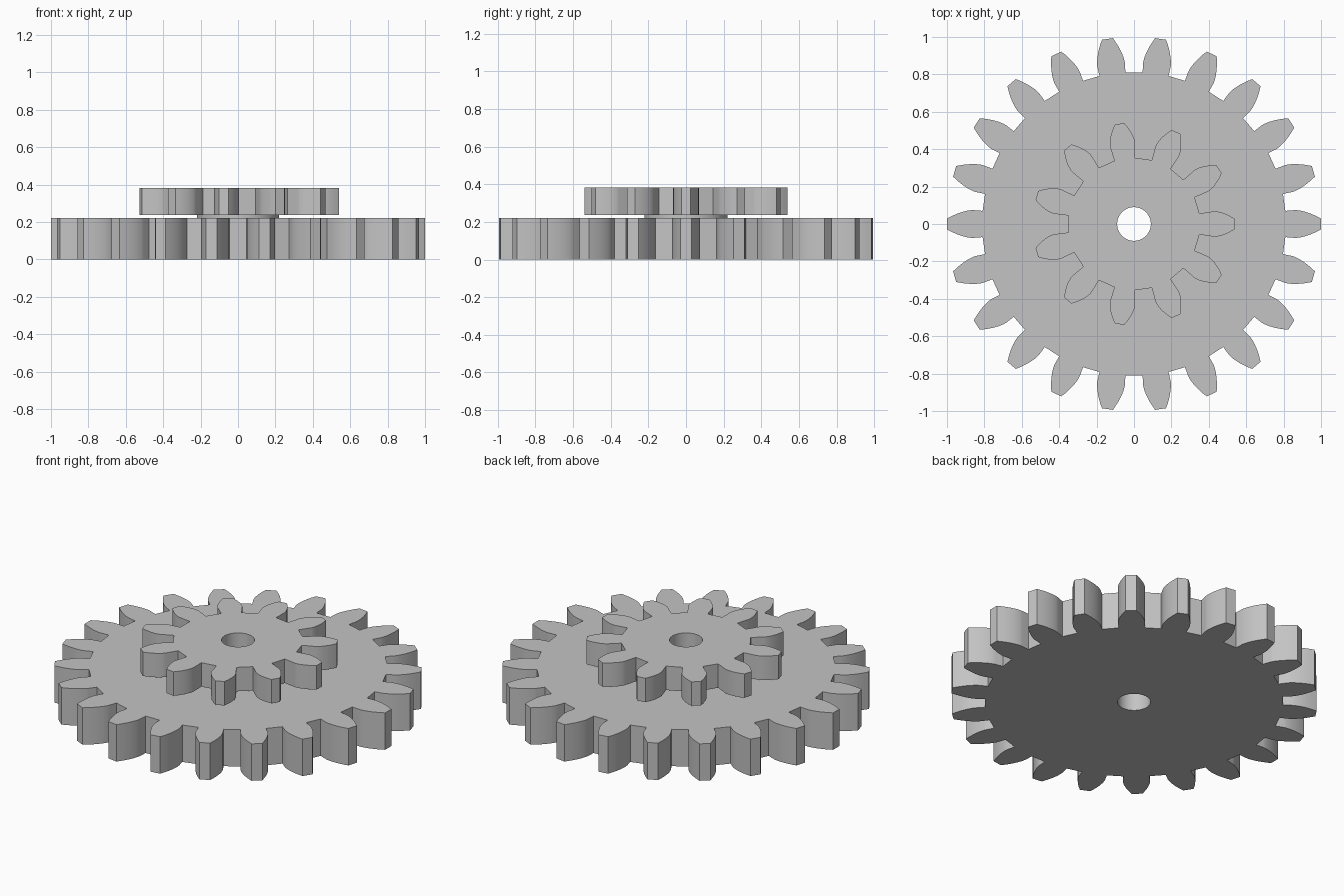
import bpy
import bmesh
import math

cube = bpy.data.objects.get("Cube")
if cube:
    bpy.data.objects.remove(cube, do_unlink=True)

MODULE = 1 / 12                    # both gears share one tooth size
PRESSURE = math.radians(20)
BORE = 0.09

grey = bpy.data.materials.new("plain grey")
grey.use_nodes = True
colour = (0.55, 0.55, 0.55, 1)
grey.diffuse_color = colour
grey.node_tree.nodes["Principled BSDF"].inputs["Base Color"].default_value = colour


def circle(radius, count=64):
    return [(radius, math.tau * i / count) for i in range(count)]


def gear_outline(teeth, steps=8):
    """Involute gear profile as (radius, angle) pairs, one tooth on +x."""
    pitch = MODULE * teeth / 2
    base = pitch * math.cos(PRESSURE)
    root, tip = pitch - 1.25 * MODULE, pitch + MODULE
    base_half = math.pi / (2 * teeth) + math.tan(PRESSURE) - PRESSURE
    flank = [(root, base_half)]
    for i in range(steps + 1):
        r = base + (tip - base) * (i / steps) ** 1.5
        a = math.acos(min(1, base / r))
        flank.append((r, base_half - (math.tan(a) - a)))
    tooth = [(r, -a) for r, a in flank] + flank[::-1]
    return [(r, a + math.tau * t / teeth) for t in range(teeth) for r, a in tooth]


def bored_plate(name, outline, bottom, top):
    """Extrude an outline with the shaft hole through its middle."""
    bm = bmesh.new()
    edges = []
    for loop in (outline, circle(BORE)):
        verts = [bm.verts.new((r * math.cos(a), r * math.sin(a), bottom)) for r, a in loop]
        edges += [bm.edges.new((v, verts[i - 1])) for i, v in enumerate(verts)]
    bmesh.ops.triangle_fill(bm, edges=edges, use_beauty=True, normal=(0, 0, 1))
    result = bmesh.ops.extrude_face_region(bm, geom=bm.faces[:], use_keep_orig=True)
    raised = [g for g in result["geom"] if isinstance(g, bmesh.types.BMVert)]
    bmesh.ops.translate(bm, verts=raised, vec=(0, 0, top - bottom))
    bmesh.ops.recalc_face_normals(bm, faces=bm.faces[:])

    mesh = bpy.data.meshes.new(name)
    bm.to_mesh(mesh)
    bm.free()
    mesh.materials.append(grey)
    obj = bpy.data.objects.new(name, mesh)
    bpy.context.collection.objects.link(obj)
    bpy.ops.object.select_all(action='DESELECT')
    obj.select_set(True)
    bpy.context.view_layer.objects.active = obj
    bpy.ops.object.shade_smooth_by_angle(angle=math.radians(30))


# Wide gear, thin spacer and small gear stacked on one shaft hole
bored_plate("large_gear", gear_outline(22), 0, 0.222)
bored_plate("spacer_collar", circle(0.22), 0.222, 0.238)
bored_plate("small_gear", gear_outline(11), 0.238, 0.382)
